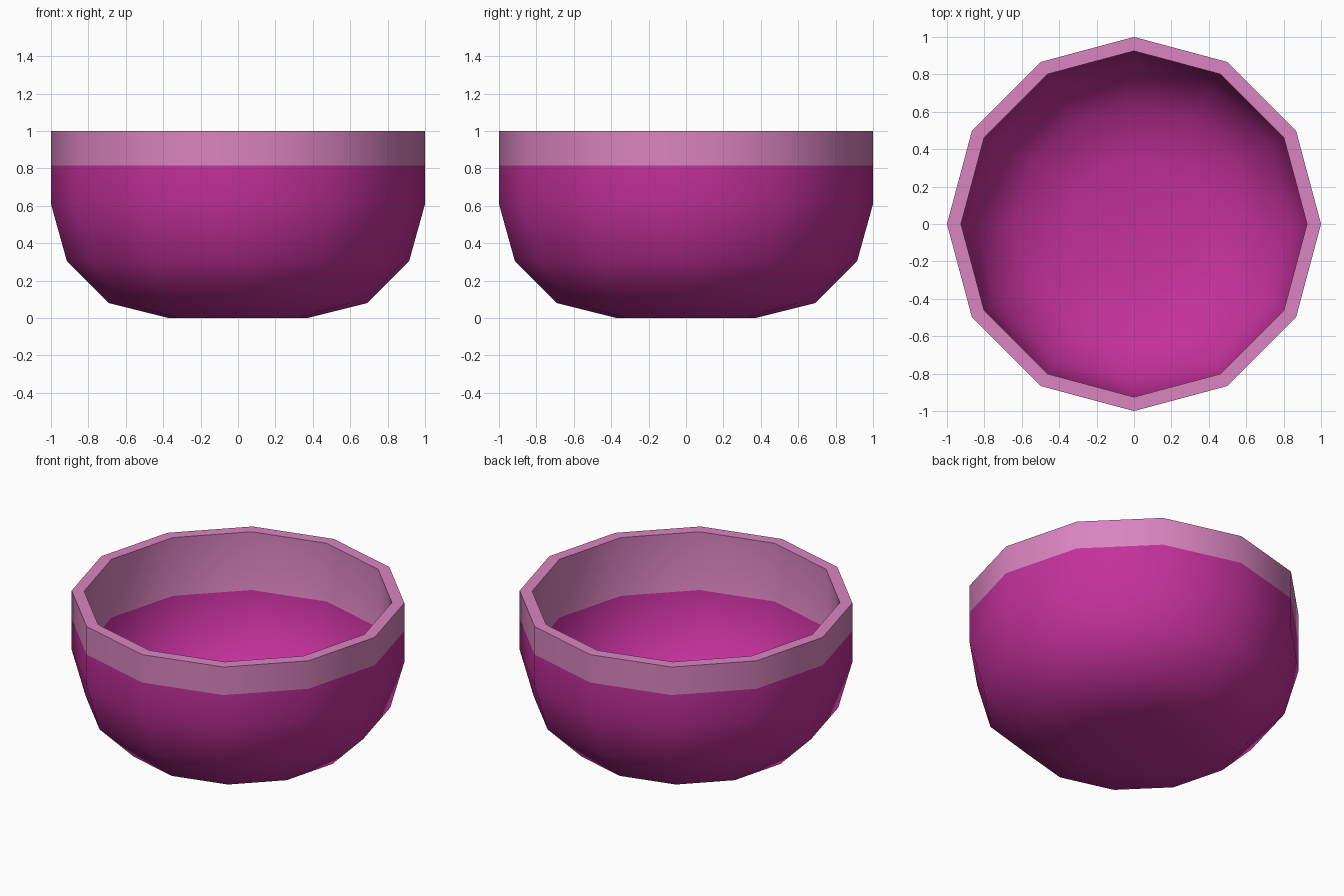
import bpy, bmesh, math

if "Cube" in bpy.data.objects:
    bpy.data.objects.remove(bpy.data.objects["Cube"])

SIDES = 12


def material(name, rgb):
    def lin(c):
        c /= 255
        return c / 12.92 if c <= 0.04045 else ((c + 0.055) / 1.055) ** 2.4
    m = bpy.data.materials.new(name)
    m.diffuse_color = (*[lin(c) for c in rgb], 1)
    m.use_nodes = True
    m.node_tree.nodes["Principled BSDF"].inputs["Base Color"].default_value = m.diffuse_color
    return m


magenta = material("magenta", (196, 49, 155))
pink = material("pale_pink", (218, 132, 192))

# Profile (radius, z): outside from foot to rim, then back down the inside
profile = [(0.37, 0), (0.69, 0.08), (0.915, 0.305), (1, 0.61), (1, 0.815), (1, 1),
           (0.925, 1), (0.925, 0.615), (0.845, 0.335), (0.645, 0.15), (0.35, 0.075)]
PINK_BANDS = (4, 5, 6)  # outer band, rim top, inner band

bm = bmesh.new()
rings = [[bm.verts.new((r * math.cos(math.tau * i / SIDES),
                        r * math.sin(math.tau * i / SIDES), z))
          for i in range(SIDES)] for r, z in profile]

# Bowl wall
for k in range(len(rings) - 1):
    a, b = rings[k], rings[k + 1]
    for i in range(SIDES):
        j = (i + 1) % SIDES
        f = bm.faces.new((a[i], a[j], b[j], b[i]))
        f.material_index = 1 if k in PINK_BANDS else 0

# Underside and inside floor
bm.faces.new(rings[0][::-1])
bm.faces.new(rings[-1])
bm.normal_update()

mesh = bpy.data.meshes.new("bowl")
bm.to_mesh(mesh)
bm.free()
mesh.materials.append(magenta)
mesh.materials.append(pink)
bowl = bpy.data.objects.new("bowl", mesh)
bpy.context.collection.objects.link(bowl)

# Smooth wall with a crisp rim
bpy.context.view_layer.objects.active = bowl
bowl.select_set(True)
bpy.ops.object.shade_smooth_by_angle(angle=math.radians(45))
